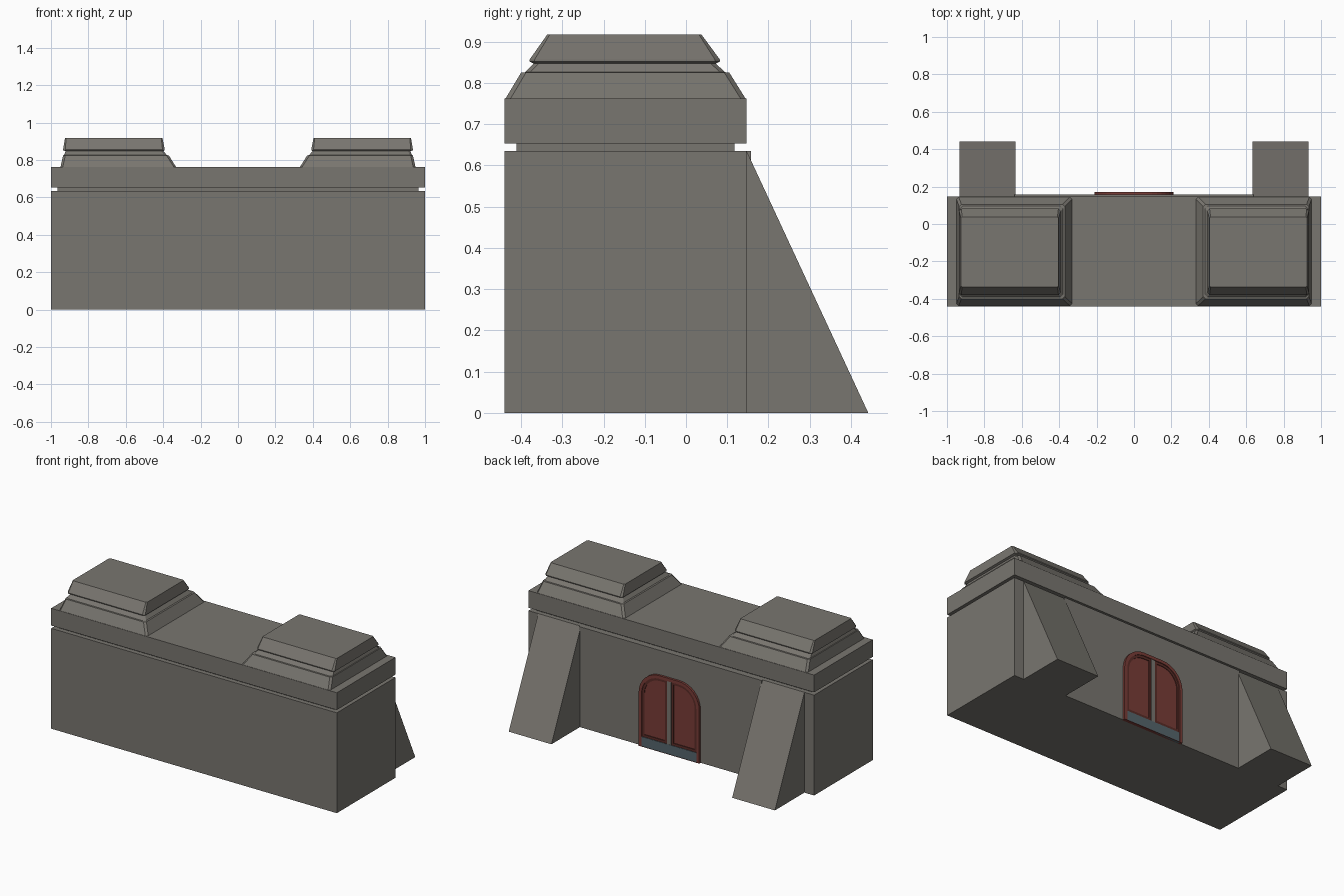
import bpy, bmesh, math

if "Cube" in bpy.data.objects:
    bpy.data.objects.remove(bpy.data.objects["Cube"])


def material(name, rgb):
    m = bpy.data.materials.new(name)
    m.diffuse_color = (*rgb, 1)
    m.use_nodes = True
    m.node_tree.nodes["Principled BSDF"].inputs["Base Color"].default_value = m.diffuse_color
    return m


STONE = material("stone", (0.19, 0.18, 0.16))
RED = material("door_red", (0.19, 0.045, 0.037))
DARK_RED = material("trim_red", (0.10, 0.025, 0.02))
SILL = material("sill_blue_grey", (0.09, 0.13, 0.15))


def loft(name, rings, mat, closed=False):
    """Skin equal-length rings of points; capped ends, or looped when closed."""
    bm = bmesh.new()
    vs = [[bm.verts.new(p) for p in r] for r in rings]
    n = len(vs[0])
    pairs = list(zip(vs, vs[1:])) + ([(vs[-1], vs[0])] if closed else [])
    for a, b in pairs:
        for i in range(n):
            j = (i + 1) % n
            bm.faces.new((a[i], a[j], b[j], b[i]))
    if not closed:
        bm.faces.new(vs[0])
        bm.faces.new(vs[-1])
    bmesh.ops.recalc_face_normals(bm, faces=bm.faces)
    me = bpy.data.meshes.new(name)
    bm.to_mesh(me)
    bm.free()
    me.materials.append(mat)
    ob = bpy.data.objects.new(name, me)
    bpy.context.collection.objects.link(ob)
    return ob


def rect(x0, x1, y0, y1, z, c=0.0):
    """Horizontal rectangle, with corners cut by c when c > 0."""
    if c == 0:
        return [(x0, y0, z), (x1, y0, z), (x1, y1, z), (x0, y1, z)]
    return [(x0 + c, y0, z), (x1 - c, y0, z), (x1, y0 + c, z), (x1, y1 - c, z),
            (x1 - c, y1, z), (x0 + c, y1, z), (x0, y1 - c, z), (x0, y0 + c, z)]


def box(name, x0, x1, y0, y1, z0, z1, mat=STONE):
    return loft(name, [rect(x0, x1, y0, y1, z0), rect(x0, x1, y0, y1, z1)], mat)


def at_y(profile, y):
    return [(x, y, z) for x, z in profile]


def slab(name, profile, y0, y1, mat):
    return loft(name, [at_y(profile, y0), at_y(profile, y1)], mat)


def frame(name, outer, inner, y0, y1, mat):
    return loft(name, [at_y(outer, y0), at_y(outer, y1),
                       at_y(inner, y1), at_y(inner, y0)], mat, closed=True)


def corner(cx, cz, r, a0, a1, n=8):
    return [(cx + r * math.cos(math.radians(a0 + (a1 - a0) * i / n)),
             cz + r * math.sin(math.radians(a0 + (a1 - a0) * i / n)))
            for i in range(n + 1)]


def arch(w, z0, z1, r):
    """Doorway outline with two rounded upper corners."""
    return ([(-w, z0), (w, z0)] + corner(w - r, z1 - r, r, 0, 90)
            + corner(r - w, z1 - r, r, 90, 180))


def leaf(s, d):
    """Door leaf outline on side s, shrunk by d; outer top corner rounded."""
    x0, x1, z0, z1, r = 0.014 + d, 0.192 - d, 0.062 + d, 0.462 - d, 0.125 - d
    pts = [(x0, z0), (x1, z0)] + corner(x1 - r, z1 - r, r, 0, 90) + [(x0, z1)]
    return [(s * x, z) for x, z in pts]


# Main masonry: body, recessed joint, parapet slab and thin rear wall panel
box("main_body", -1, 1, -0.44, 0.147, 0, 0.635)
box("recessed_joint", -0.965, 0.965, -0.411, 0.118, 0.63, 0.658)
box("parapet_slab", -1, 1, -0.44, 0.147, 0.653, 0.762)
box("rear_wall_panel", -0.64, 0.64, 0.14, 0.157, 0, 0.635)

# Stepped roof cap: x inner, x outer, y front, y back, z, corner cut
CAP = [(0.328, 0.950, -0.440, 0.147, 0.758, 0.012),
       (0.370, 0.935, -0.400, 0.105, 0.825, 0.012),
       (0.380, 0.930, -0.390, 0.095, 0.826, 0.012),
       (0.398, 0.922, -0.369, 0.072, 0.847, 0.012),
       (0.392, 0.935, -0.379, 0.082, 0.852, 0.012),
       (0.392, 0.935, -0.379, 0.082, 0.857, 0.012),
       (0.404, 0.925, -0.336, 0.037, 0.918, 0.006)]

for s, side in ((-1, "left"), (1, "right")):
    loft(f"roof_cap_{side}",
         [[(s * x, y, z) for x, y, z in rect(*ring)] for ring in CAP], STONE)

    # Sloping rear buttress
    profile = [(0.14, 0), (0.442, 0), (0.147, 0.635), (0.14, 0.635)]
    loft(f"buttress_{side}",
         [[(s * x, y, z) for y, z in profile] for x in (0.633, 0.932)], STONE)

    # Door leaf with raised trim
    slab(f"door_leaf_{side}", leaf(s, 0.008), 0.15, 0.162, RED)
    frame(f"door_leaf_trim_{side}", leaf(s, 0), leaf(s, 0.016), 0.15, 0.166, DARK_RED)

# Door surround, backing, centre post and sill
frame("door_surround", arch(0.212, 0, 0.482, 0.145), arch(0.192, 0.002, 0.462, 0.125),
      0.15, 0.171, RED)
slab("door_backing", arch(0.2, 0.005, 0.47, 0.13), 0.15, 0.159, DARK_RED)
box("door_centre_post", -0.014, 0.014, 0.15, 0.168, 0.06, 0.462)
box("door_sill", -0.195, 0.195, 0.15, 0.169, 0, 0.062, SILL)
